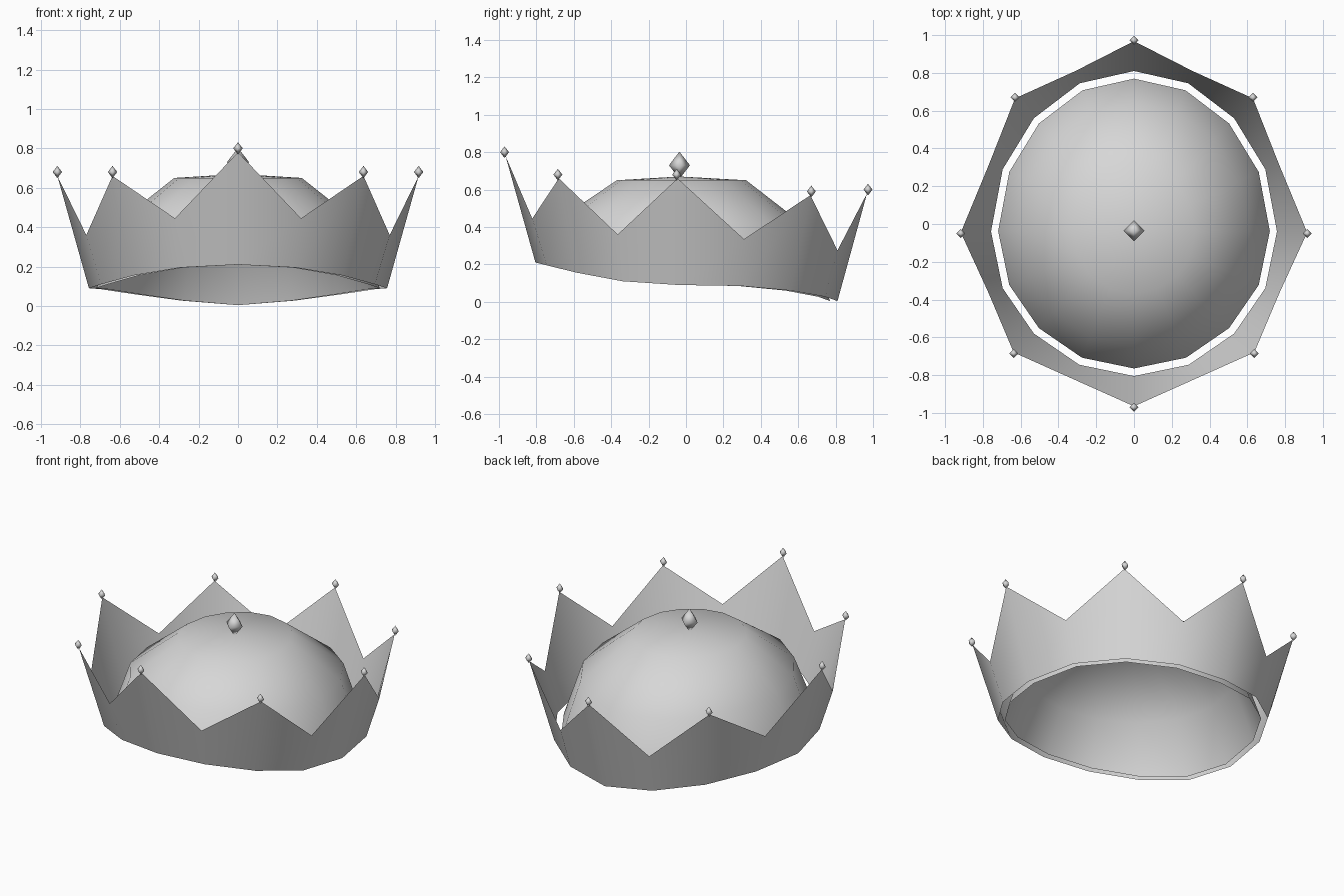
import bpy, bmesh
from mathutils import Vector

if "Cube" in bpy.data.objects:
    bpy.data.objects.remove(bpy.data.objects["Cube"])

grey = bpy.data.materials.new("plain_grey")
grey.diffuse_color = (0.68, 0.68, 0.68, 1)
grey.use_nodes = True
grey.node_tree.nodes["Principled BSDF"].inputs["Base Color"].default_value = grey.diffuse_color


def full_loop(half):
    # front-to-back half outline (x >= 0) mirrored into a closed 16-point loop
    return half + [(-x, y, z) for x, y, z in half[-2:0:-1]]


def make(name, rings, cap=None):
    # lofted smooth surface through equal-length loops, optional fan to a pole
    bm = bmesh.new()
    loops = [[bm.verts.new(p) for p in r] for r in rings]
    n = len(loops[0])
    for a, b in zip(loops, loops[1:]):
        for i in range(n):
            j = (i + 1) % n
            bm.faces.new((a[i], a[j], b[j], b[i]))
    if cap:
        pole = bm.verts.new(cap)
        for i in range(n):
            bm.faces.new((loops[-1][i], loops[-1][(i + 1) % n], pole))
    for f in bm.faces:
        f.smooth = True
    me = bpy.data.meshes.new(name)
    bm.to_mesh(me)
    bm.free()
    me.materials.append(grey)
    ob = bpy.data.objects.new(name, me)
    bpy.context.collection.objects.link(ob)
    return ob


def gem(name, c, r, h):
    # four-sided double-pointed gem
    bm = bmesh.new()
    x, y, z = c
    ring = [bm.verts.new(p) for p in ((x + r, y, z), (x, y + r, z), (x - r, y, z), (x, y - r, z))]
    top, bot = bm.verts.new((x, y, z + h)), bm.verts.new((x, y, z - h))
    for i in range(4):
        a, b = ring[i], ring[(i + 1) % 4]
        bm.faces.new((a, b, top))
        bm.faces.new((b, a, bot))
    for f in bm.faces:
        f.smooth = True
    me = bpy.data.meshes.new(name)
    bm.to_mesh(me)
    bm.free()
    me.materials.append(grey)
    bpy.context.collection.objects.link(bpy.data.objects.new(name, me))


# band: tilted base loop and zigzag top loop
base = full_loop([(0, -.805, .21), (.29, -.745, .195), (.53, -.58, .155), (.695, -.34, .11),
                  (.757, -.04, .09), (.695, .29, .085), (.53, .56, .06), (.287, .745, .027), (0, .81, .004)])
crest = full_loop([(0, -.965, .78), (.32, -.822, .445), (.637, -.68, .66), (.77, -.365, .36),
                   (.917, -.045, .66), (.77, .31, .335), (.63, .665, .57), (.31, .81, .275), (0, .968, .58)])
make("crown_band", [base, crest])

# inner cap: rim inset from the band, rising to a flattened top
rim = [(x * .95, y * .95, z) for x, y, z in base]
mid = [(x * .845, y * .845 - .005, .425 + .3 * (z - .09)) for x, y, z in rim]
upper = [(x * .45, y * .45 - .025, .65) for x, y, z in rim]
make("inner_cap", [rim, mid, upper], (0, -.035, .67))

# gems on the points and on the cap
for i, (x, y, z) in enumerate(crest[::2]):
    gem(f"point_gem_{i + 1}", (x, y - .005 if y < 0 else y + .005, z + .02), .024, .031)
gem("cap_gem", (0, -.035, .73), .056, .073)
